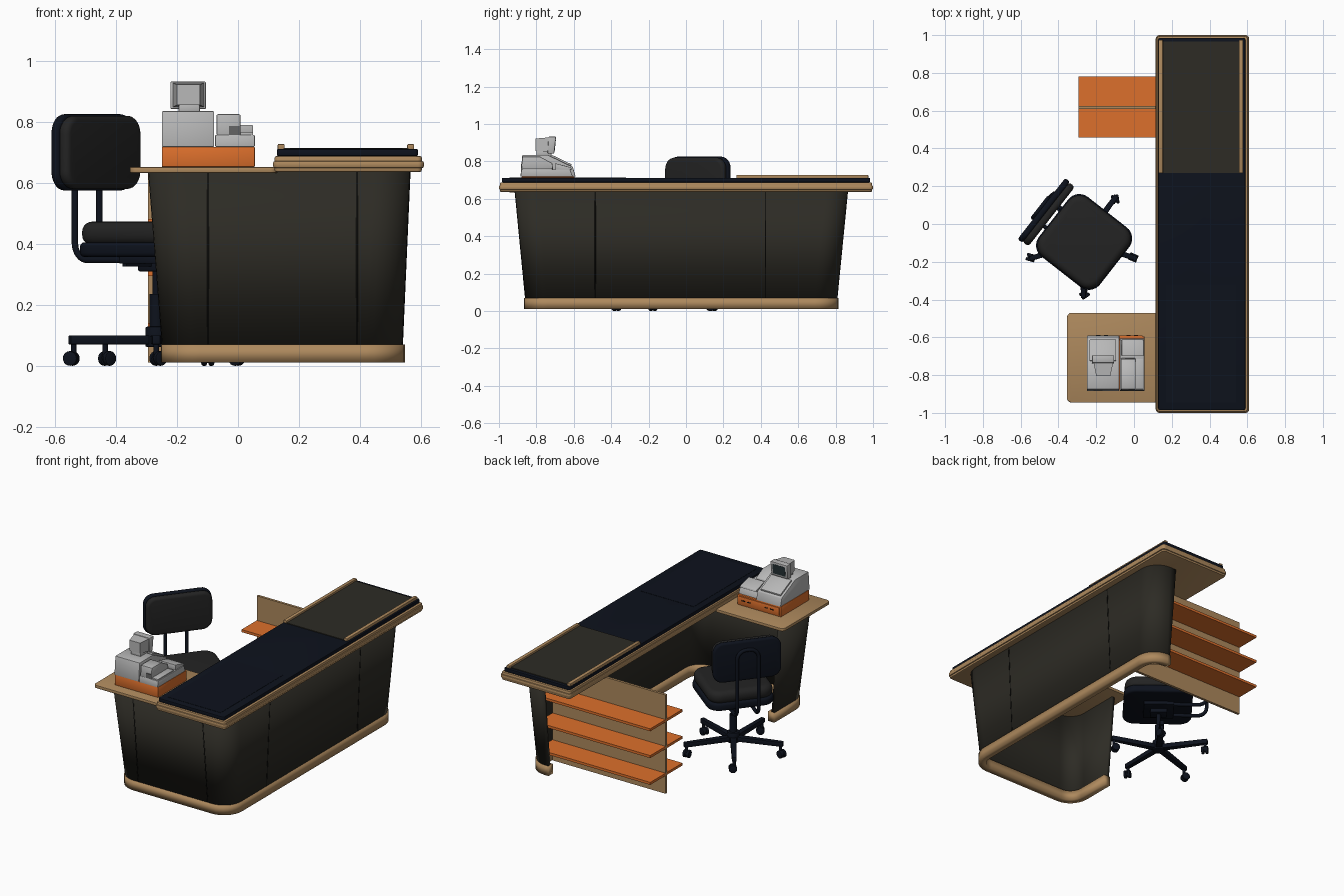
import bpy, bmesh
from math import radians, sin, cos, pi
from mathutils import Vector, Matrix

if "Cube" in bpy.data.objects:
    bpy.data.objects.remove(bpy.data.objects["Cube"])

COLORS = {"wood": (.42, .25, .11), "orange": (.72, .16, .025), "olive": (.026, .024, .018),
          "navy": (.004, .006, .012), "black": (.017, .017, .017), "glass": (.02, .035, .04),
          "seam": (.006, .006, .005), "grey": (.48, .48, .48), "dark_grey": (.13, .13, .13)}
MATS = {}
for key, c in COLORS.items():
    MATS[key] = bpy.data.materials.new(key)
    MATS[key].diffuse_color = (*c, 1)

I = Matrix.Identity(4)
# maps profile (a, b) extruded along c to (y, z) extruded along x
SIDE = Matrix(((0, 0, 1, 0), (1, 0, 0, 0), (0, 1, 0, 0), (0, 0, 0, 1)))


def finish(name, bm, mat):
    me = bpy.data.meshes.new(name)
    bm.to_mesh(me)
    bm.free()
    ob = bpy.data.objects.new(name, me)
    bpy.context.collection.objects.link(ob)
    me.materials.append(MATS[mat])
    return ob


def fillet(pts, r, n=8, closed=False):
    """Round the right-angled corners of a path."""
    pts = [Vector(p).to_3d() for p in pts]
    out = []
    for i, p in enumerate(pts):
        if r == 0 or (not closed and i in (0, len(pts) - 1)):
            out.append(p)
            continue
        u = (pts[i - 1] - p).normalized()
        v = (pts[(i + 1) % len(pts)] - p).normalized()
        c = p + (u + v) * r
        out += [c - v * r * cos(t) - u * r * sin(t) for t in (pi / 2 * k / n for k in range(n + 1))]
    return out


def rect(a0, a1, b0, b1, r=0, n=8):
    return fillet([(a0, b0), (a1, b0), (a1, b1), (a0, b1)], r, n, True)


def circle(x, y, r, n=20):
    return [(x + r * cos(2 * pi * k / n), y + r * sin(2 * pi * k / n)) for k in range(n)]


def prism(name, outline, h0, h1, mat, M=I, bevel=0, seg=2):
    bm = bmesh.new()
    f = bm.faces.new([bm.verts.new((p[0], p[1], h0)) for p in outline])
    ext = bmesh.ops.extrude_face_region(bm, geom=[f])["geom"]
    for v in ext:
        if isinstance(v, bmesh.types.BMVert):
            v.co.z = h1
    bmesh.ops.recalc_face_normals(bm, faces=bm.faces)
    if bevel:
        edges = [e for e in bm.edges if e.calc_face_angle(0) > radians(40)]
        bmesh.ops.bevel(bm, geom=edges, offset=bevel, segments=seg, profile=.5,
                        affect='EDGES', clamp_overlap=False)
    bm.transform(M)
    return finish(name, bm, mat)


def box(name, x0, x1, y0, y1, z0, z1, mat, bevel=0, r=0):
    return prism(name, rect(x0, x1, y0, y1, r), z0, z1, mat, I, bevel)


def wall(name, low, high, z0, z1, r, thick, mat):
    """Leaning wall between a lower and an upper path."""
    bm = bmesh.new()
    a = [bm.verts.new((p.x, p.y, z0)) for p in fillet(low, r)]
    b = [bm.verts.new((p.x, p.y, z1)) for p in fillet(high, r)]
    for i in range(len(a) - 1):
        bm.faces.new((a[i], a[i + 1], b[i + 1], b[i]))
    ob = finish(name, bm, mat)
    m = ob.modifiers.new("thickness", 'SOLIDIFY')
    m.thickness, m.offset, m.use_even_offset = thick, -1, True
    return ob


# counter body: wrapped leaning wall, plinth and panel seams
low = [(-.25, -.53), (-.25, -.86), (.54, -.86), (.54, .81), (.40, .81)]
high = [(-.295, -.53), (-.295, -.915), (.565, -.915), (.565, .866), (.40, .866)]
wall("body_wall", low, high, .07, .637, .12, .02, "olive")
plinth = [(-.253, -.525), (-.253, -.866), (.547, -.866), (.547, .815), (.395, .815)]
wall("plinth", plinth, plinth, .01, .07, .125, .045, "wood")
for x in (-.098, .39):
    wall("front_seam", [(x - .003, -.861), (x + .003, -.861)],
         [(x - .003, -.916), (x + .003, -.916)], .07, .636, 0, .005, "seam")
for y in (-.485, .425):
    wall("side_seam", [(.541, y - .003), (.541, y + .003)],
         [(.566, y - .003), (.566, y + .003)], .07, .636, 0, .005, "seam")

# counter top: wooden slab, edge moulding, dark surface, lid with rails
box("counter_slab", .12, .603, -.994, .994, .636, .688, "wood", .006, .015)
box("counter_moulding", .115, .61, -1, 1, .648, .672, "wood", .007, .02)
box("counter_surface", .128, .59, -.985, .985, .688, .711, "navy", .004, .012)
box("surface_inset", .17, .54, -.945, -.32, .711, .7125, "navy")
box("counter_lid", .15, .56, .27, .965, .705, .715, "olive")
for x in (.13, .555):
    box("lid_rail", x, x + .023, .27, .975, .708, .727, "wood", .003)

# side table and shelf unit
box("side_table", -.355, .13, -.945, -.47, .633, .652, "wood", .003, .025)
box("shelf_divider", -.295, .5, .61, .626, .01, .637, "wood")
for z in (.465, .295, .125):
    box("shelf", -.295, .5, .457, .78, z, z + .016, "orange")

# cash register: drawer, slots, body, keypad, printer
box("register_drawer", -.25, .055, -.88, -.595, .652, .718, "orange", .003)
box("drawer_front", -.24, .045, -.597, -.59, .66, .71, "orange", .002)
for x in (-.2, -.16, -.04, .0):
    box("drawer_slot", x, x + .022, -.592, -.588, .684, .69, "seam")
prism("drawer_lock", circle(-.595, .687, .001, 8), -.1, -.09, "seam", SIDE)
prism("register_body", [(-.885, .718), (-.875, .835), (-.74, .835), (-.605, .77), (-.59, .718)],
      -.25, -.078, "grey", SIDE, .004)
prism("keypad", [(-.725, .825), (-.722, .837), (-.612, .784), (-.615, .772)],
      -.235, -.095, "grey", SIDE, .002)
prism("printer_base", [(-.885, .718), (-.88, .757), (-.62, .757), (-.605, .718)],
      -.075, .055, "grey", SIDE, .003)
prism("printer", [(-.88, .755), (-.875, .825), (-.78, .825), (-.715, .79), (-.71, .755)],
      -.07, .008, "grey", SIDE, .004)
prism("receipt_unit", [(-.70, .755), (-.70, .79), (-.615, .768), (-.61, .755)],
      -.065, .05, "grey", SIDE, .003)
box("printer_side", .008, .05, -.875, -.715, .755, .765, "grey", .002)
box("paper_slot", -.03, .005, -.882, -.87, .757, .787, "dark_grey")

# register monitor: neck, tapered housing, bezel, screen
box("monitor_neck", -.195, -.125, -.8, -.72, .83, .86, "grey", .004)
bm = bmesh.new()
for y, x0, x1, z0, z1 in ((-.805, -.2, -.125, .855, .922), (-.73, -.215, -.11, .848, .928)):
    for x, z in ((x0, z0), (x1, z0), (x1, z1), (x0, z1)):
        bm.verts.new((x, y, z))
bmesh.ops.convex_hull(bm, input=bm.verts)
finish("monitor_housing", bm, "grey")
prism("monitor_bezel", [(-.74, .842), (-.705, .842), (-.695, .932), (-.735, .932)],
      -.222, -.105, "grey", SIDE, .004)
prism("monitor_screen", [(-.71, .857), (-.7015, .857), (-.6955, .918), (-.71, .918)],
      -.207, -.12, "glass", SIDE)

# chair, in its own frame: local x points forward
C = Matrix.Translation((-.268, -.092, 0)) @ Matrix.Rotation(radians(-38), 4, 'Z')
CB = C @ SIDE
prism("seat_shell", rect(-.2, .21, -.2, .2, .075), .357, .405, "navy", C, .014, 3)
prism("seat_cushion", rect(-.195, .205, -.195, .195, .075), .395, .473, "black", C, .034, 5)
prism("backrest_shell", rect(-.205, .205, .575, .825, .06), -.282, -.25, "navy", CB, .012, 3)
prism("backrest_cushion", rect(-.2, .2, .58, .82, .06), -.255, -.213, "black", CB, .018, 4)

# backrest tube loop
cu = bpy.data.curves.new("backrest_tube", 'CURVE')
cu.dimensions, cu.bevel_depth, cu.bevel_resolution, cu.use_fill_caps = '3D', .011, 3, True
path = fillet([(.06, -.065, .347), (-.288, -.065, .347), (-.288, -.065, .77),
               (-.288, .065, .77), (-.288, .065, .347), (.06, .065, .347)], .055)
sp = cu.splines.new('POLY')
sp.points.add(len(path) - 1)
for pt, p in zip(sp.points, path):
    pt.co = (*(C @ p), 1)
cu.materials.append(MATS["navy"])
tube = bpy.data.objects.new("backrest_tube", cu)
bpy.context.collection.objects.link(tube)

# seat mechanism and gas column
prism("seat_plate", rect(-.09, .09, -.085, .085), .335, .358, "navy", C, .004)
prism("tilt_block", rect(-.05, .05, -.035, .035), .31, .337, "navy", C, .004)
prism("height_lever", rect(-.008, .008, -.17, 0), .325, .335, "navy", C)
prism("column_rod", circle(0, 0, .013), .2, .34, "navy", C)
prism("column_sleeve", circle(0, 0, .022), .1, .235, "navy", C)
prism("base_hub", circle(0, 0, .036), .062, .128, "navy", C, .005)

# five star legs with twin-wheel casters
for k in range(5):
    ang = radians(-90 + 72 * k)
    L = Matrix.Translation((-.268, -.092, 0)) @ Matrix.Rotation(ang, 4, 'Z')
    prism("base_leg", [(.02, -.019), (.3, -.013), (.3, .013), (.02, .019)], .07, .1, "navy", L, .004)
    prism("caster_pin", circle(.285, 0, .009, 12), .025, .075, "navy", L)
    W = L @ Matrix.Translation((.285, 0, 0)) @ Matrix.Rotation(radians(35 + 50 * k), 4, 'Z') @ SIDE
    for s in (-.02, .004):
        prism("caster_wheel", circle(.008, .024, .024), s, s + .016, "navy", W, .004)
    prism("caster_hood", circle(.008, .027, .018, 14), -.006, .006, "navy", W)

# smooth curved parts, keep sharp edges
for ob in bpy.context.scene.objects:
    ob.select_set(ob.type == 'MESH')
    if ob.type == 'MESH':
        bpy.context.view_layer.objects.active = ob
bpy.ops.object.shade_smooth_by_angle(angle=radians(35))

for m in bpy.data.materials:
    if m.users and not m.is_grease_pencil:
        m.use_nodes = True
        m.node_tree.nodes["Principled BSDF"].inputs["Base Color"].default_value = m.diffuse_color
